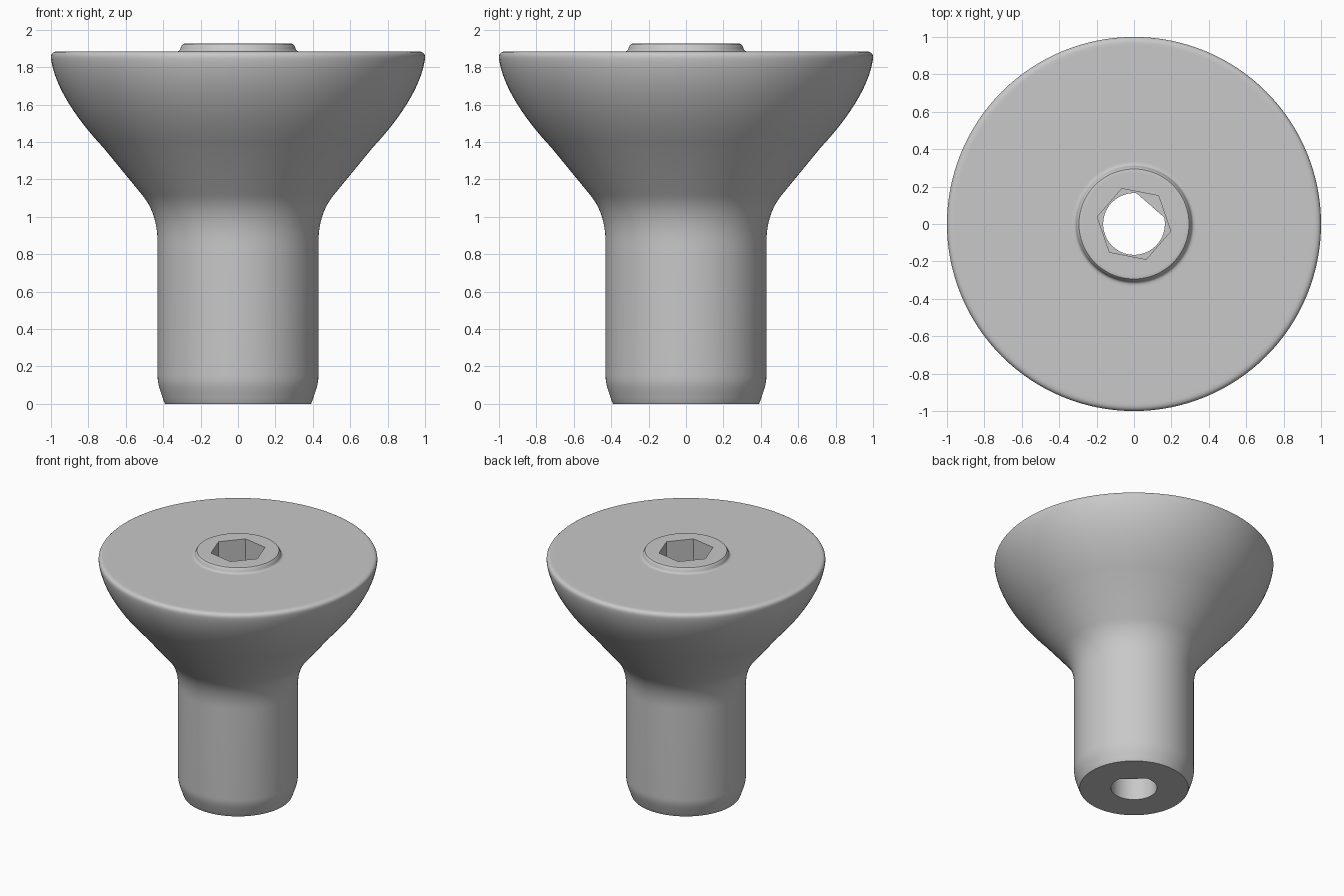
import bpy, bmesh, math
from mathutils import Matrix, Vector
from mathutils.geometry import interpolate_bezier

if "Cube" in bpy.data.objects:
    bpy.data.objects.remove(bpy.data.objects["Cube"], do_unlink=True)

TURN = math.radians(49)   # direction of the bore flat
SEGMENTS = 128

grey = bpy.data.materials.new("plain_grey")
grey.use_nodes = True
grey.diffuse_color = (0.58, 0.58, 0.58, 1)
grey.node_tree.nodes["Principled BSDF"].inputs["Base Color"].default_value = grey.diffuse_color


def make_object(name, bm):
    bmesh.ops.recalc_face_normals(bm, faces=bm.faces)
    mesh = bpy.data.meshes.new(name)
    bm.to_mesh(mesh)
    bm.free()
    mesh.materials.append(grey)
    obj = bpy.data.objects.new(name, mesh)
    bpy.context.collection.objects.link(obj)
    return obj


def prism(name, radius, bottom, top, sides, matrix, flat=None):
    """Upright prism, optionally trimmed flat on its +x side."""
    bm = bmesh.new()
    bmesh.ops.create_cone(bm, cap_ends=True, segments=sides, radius1=radius, radius2=radius,
                          depth=top - bottom)
    bmesh.ops.translate(bm, verts=bm.verts, vec=(0, 0, (top + bottom) / 2))
    if flat:
        cut = bmesh.ops.bisect_plane(bm, geom=bm.verts[:] + bm.edges[:] + bm.faces[:],
                                     plane_co=(flat, 0, 0), plane_no=(1, 0, 0), clear_outer=True)
        rim = [e for e in cut["geom_cut"] if isinstance(e, bmesh.types.BMEdge)]
        bmesh.ops.holes_fill(bm, edges=rim)
    bm.transform(matrix)
    return make_object(name, bm)


def curve(start, h1, h2, end, count):
    return [tuple(p)[:2] for p in interpolate_bezier(
        Vector(start), Vector(h1), Vector(h2), Vector(end), count)]


# Outline of the turned body as (radius, height)
outline = [(0, 0), (0.38, 0), (0.39, 0)]
outline += curve((0.393, 0.005), (0.415, 0.07), (0.43, 0.1), (0.43, 0.15), 8)
outline += curve((0.43, 0.86), (0.43, 0.98), (0.465, 1.06), (0.515, 1.12), 12)
outline += curve((0.72, 1.37), (0.87, 1.53), (0.98, 1.7), (1.0, 1.845), 16)
outline += curve((1.0, 1.855), (1.0, 1.875), (0.985, 1.884), (0.965, 1.884), 7)
outline += [(0.95, 1.884), (0.34, 1.884)]
outline += curve((0.33, 1.884), (0.305, 1.884), (0.312, 1.9), (0.3, 1.916), 7)
outline += [(0.294, 1.924), (0.285, 1.926), (0.275, 1.926), (0, 1.926)]

bm = bmesh.new()
verts = [bm.verts.new((r, 0, z)) for r, z in outline]
edges = [bm.edges.new(pair) for pair in zip(verts, verts[1:])]
bmesh.ops.spin(bm, geom=verts + edges, axis=(0, 0, 1), cent=(0, 0, 0),
               angle=math.tau, steps=SEGMENTS, use_merge=True)
bmesh.ops.remove_doubles(bm, verts=bm.verts, dist=0.0003)
body = make_object("flared_knob_body", bm)

# Flat-sided bore, hexagonal socket and cross hole
turn = Matrix.Rotation(TURN, 4, "Z")
cross = Matrix.Translation((0, 0, 0.957)) @ turn @ Matrix.Rotation(math.pi / 2, 4, "X")
# create_cone starts its corners on the y axis
hex_turn = turn @ Matrix.Rotation(math.pi / 2, 4, "Z")
cutters = [
    prism("bore_cutter", 0.165, -0.2, 2.2, 64, turn, flat=0.133),
    prism("socket_cutter", 0.2, 1.5, 2.2, 6, hex_turn),
    prism("cross_hole_cutter", 0.052, -0.8, 0.8, 40, cross),
]
bpy.context.view_layer.objects.active = body
for cutter in cutters:
    mod = body.modifiers.new(cutter.name, "BOOLEAN")
    mod.operation = "DIFFERENCE"
    mod.solver = "EXACT"
    mod.object = cutter
    bpy.ops.object.modifier_apply(modifier=mod.name)
    bpy.data.objects.remove(cutter, do_unlink=True)

# Smooth turned surfaces, crisp machined edges
bpy.ops.object.select_all(action="DESELECT")
body.select_set(True)
bpy.ops.object.shade_smooth_by_angle(angle=math.radians(30))
